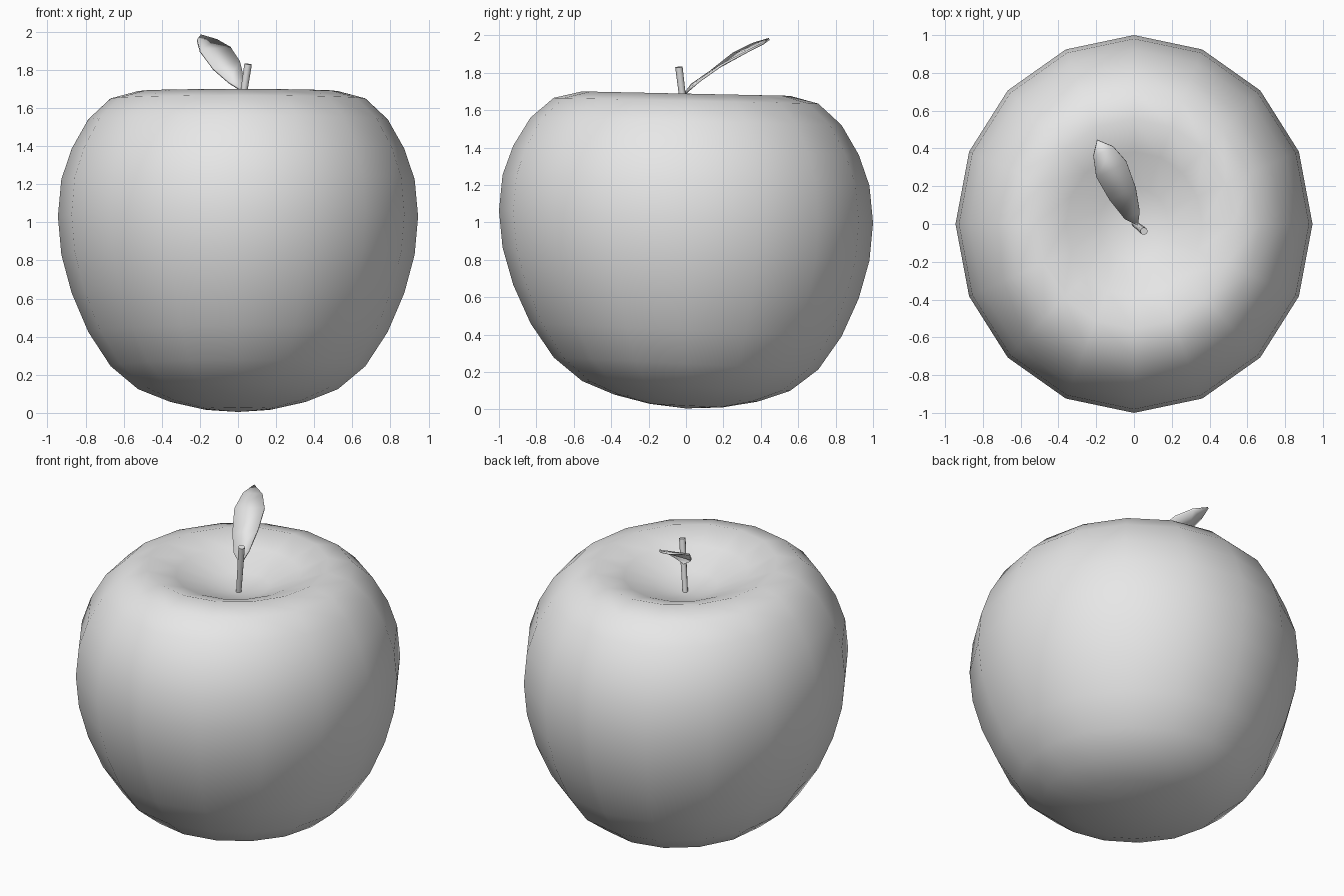
import bpy, bmesh, math
from mathutils import Vector

cube = bpy.data.objects.get("Cube")
if cube:
    bpy.data.objects.remove(cube)

grey = bpy.data.materials.new("plain grey")
grey.use_nodes = True
grey.diffuse_color = (0.8, 0.8, 0.8, 1)
grey.node_tree.nodes["Principled BSDF"].inputs["Base Color"].default_value = (0.8, 0.8, 0.8, 1)


def finish(name, bm, angle):
    """Turn a bmesh into a smooth shaded object."""
    bmesh.ops.recalc_face_normals(bm, faces=bm.faces)
    mesh = bpy.data.meshes.new(name)
    bm.to_mesh(mesh)
    bm.free()
    mesh.materials.append(grey)
    obj = bpy.data.objects.new(name, mesh)
    bpy.context.collection.objects.link(obj)
    bpy.ops.object.select_all(action='DESELECT')
    obj.select_set(True)
    bpy.context.view_layer.objects.active = obj
    bpy.ops.object.shade_smooth_by_angle(angle=math.radians(angle))
    return obj


# Fruit: a sphere whose rings are moved to new heights, with a dimple on top
RING_HEIGHTS = [0.005, 0.02, 0.06, 0.125, 0.245, 0.425, 0.63, 0.83, 1.03,
                1.225, 1.385, 1.54, 1.65, 1.688, 1.63, 1.55, 1.51]
RINGS = len(RING_HEIGHTS) - 1
bm = bmesh.new()
bmesh.ops.create_uvsphere(bm, u_segments=16, v_segments=RINGS, radius=1)
for v in bm.verts:
    ring = round(math.acos(max(-1, min(1, -v.co.z))) / math.pi * RINGS)
    z = RING_HEIGHTS[ring]
    lean = 0.05 - 0.017 * z          # the front sits a little higher
    v.co = (v.co.x * 0.945, v.co.y, z - lean * v.co.y)
finish("fruit_body", bm, 80)

# Stem: slim tapered cylinder leaning out of the dimple
bottom, top = Vector((0, 0.005, 1.48)), Vector((0.053, -0.038, 1.83))
axis = top - bottom
bm = bmesh.new()
bmesh.ops.create_cone(bm, cap_ends=True, segments=8, radius1=0.016,
                      radius2=0.02, depth=axis.length)
turn = axis.to_track_quat('Z', 'Y')
for v in bm.verts:
    v.co = turn @ v.co + (bottom + top) / 2
finish("stem", bm, 50)

# Leaf: pairs of edge points from base to tip, thickened slightly
base, tip = (0.02, -0.005, 1.69), (-0.195, 0.445, 1.98)
left_edge = [(-0.05, 0.03, 1.735), (-0.13, 0.13, 1.805),
             (-0.2, 0.25, 1.90), (-0.215, 0.36, 1.955)]
right_edge = [(0.03, 0.07, 1.755), (0.01, 0.19, 1.84),
              (-0.04, 0.33, 1.915), (-0.11, 0.41, 1.955)]
bm = bmesh.new()
start, end = bm.verts.new(base), bm.verts.new(tip)
left = [bm.verts.new(p) for p in left_edge]
right = [bm.verts.new(p) for p in right_edge]
bm.faces.new((start, right[0], left[0]))
for i in range(len(left) - 1):
    bm.faces.new((left[i], right[i], right[i + 1], left[i + 1]))
bm.faces.new((left[-1], right[-1], end))
leaf = finish("leaf", bm, 40)
thickness = leaf.modifiers.new("thickness", 'SOLIDIFY')
thickness.thickness = 0.012
thickness.offset = 0
